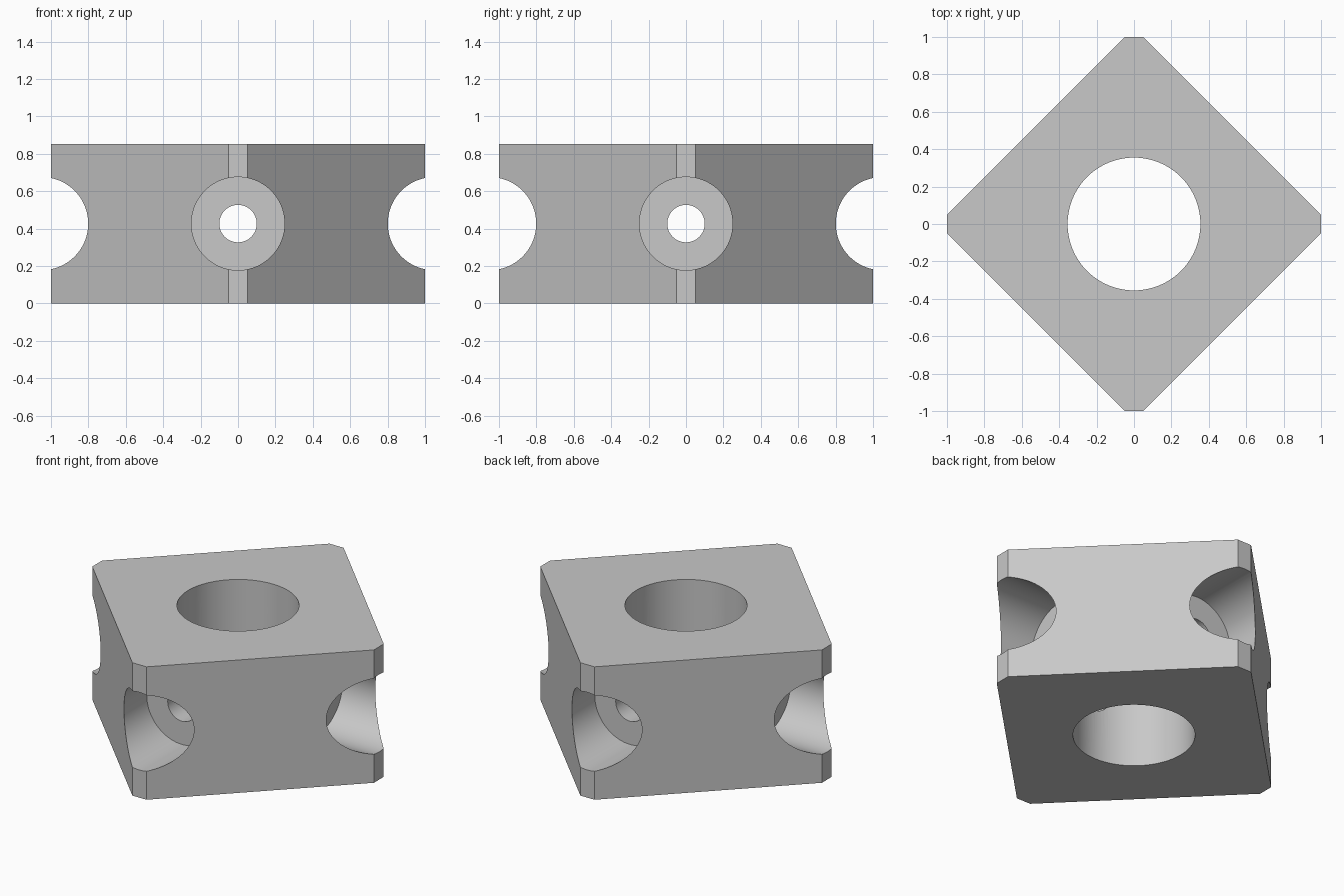
import bpy, bmesh
from math import pi, radians
from mathutils import Matrix

cube = bpy.data.objects.get("Cube")
if cube:
    bpy.data.objects.remove(cube, do_unlink=True)

HEIGHT = 0.853
MID = HEIGHT / 2
FLAT = 0.05           # half width of each cut corner
BORE_FLOOR = 0.57     # distance of counterbore floor from the centre

grey = bpy.data.materials.new("plain grey")
grey.use_nodes = True
colour = (0.58, 0.58, 0.58, 1)
grey.diffuse_color = colour
grey.node_tree.nodes["Principled BSDF"].inputs["Base Color"].default_value = colour


def new_object(name, bm):
    mesh = bpy.data.meshes.new(name)
    bm.to_mesh(mesh)
    bm.free()
    obj = bpy.data.objects.new(name, mesh)
    bpy.context.collection.objects.link(obj)
    mesh.materials.append(grey)
    return obj


def drill(target, name, radius, length, matrix, sides=96):
    """Cut a cylinder out of the target, then drop the cutter."""
    bm = bmesh.new()
    bmesh.ops.create_cone(bm, cap_ends=True, segments=sides, radius1=radius,
                          radius2=radius, depth=length, matrix=matrix)
    cutter = new_object(name, bm)
    cutter.hide_render = True
    mod = target.modifiers.new(name, 'BOOLEAN')
    mod.operation = 'DIFFERENCE'
    mod.solver = 'EXACT'
    mod.object = cutter
    bpy.context.view_layer.objects.active = target
    bpy.ops.object.modifier_apply(modifier=mod.name)
    bpy.data.objects.remove(cutter, do_unlink=True)


# Square block standing on its diagonal, with the four corners cut flat
bm = bmesh.new()
outline = []
for k in range(4):
    turn = Matrix.Rotation(k * pi / 2, 3, 'Z')
    for side in (-FLAT, FLAT):
        outline.append(bm.verts.new(turn @ Matrix.Identity(3).col[0]
                                    + turn @ (Matrix.Identity(3).col[1] * side)))
base = bm.faces.new(outline)
top = bmesh.ops.extrude_face_region(bm, geom=[base])["geom"]
bmesh.ops.translate(bm, vec=(0, 0, HEIGHT),
                    verts=[g for g in top if isinstance(g, bmesh.types.BMVert)])
bmesh.ops.recalc_face_normals(bm, faces=bm.faces)
block = new_object("block", bm)

# Large vertical hole
drill(block, "main_hole", 0.355, 2, Matrix.Translation((0, 0, MID)))

# Counterbore and narrow screw hole at each corner
for k in range(4):
    aim = (Matrix.Translation((0, 0, MID)) @ Matrix.Rotation(k * pi / 2, 4, 'Z')
           @ Matrix.Rotation(pi / 2, 4, 'Y'))
    drill(block, "counterbore", 0.249, 1,
          aim @ Matrix.Translation((0, 0, BORE_FLOOR + 0.5)))
    drill(block, "screw_hole", 0.1, 1, aim @ Matrix.Translation((0, 0, 0.7)), 64)

# Smooth round walls, crisp edges
bpy.ops.object.select_all(action='DESELECT')
block.select_set(True)
bpy.context.view_layer.objects.active = block
bpy.ops.object.shade_smooth_by_angle(angle=radians(30))
